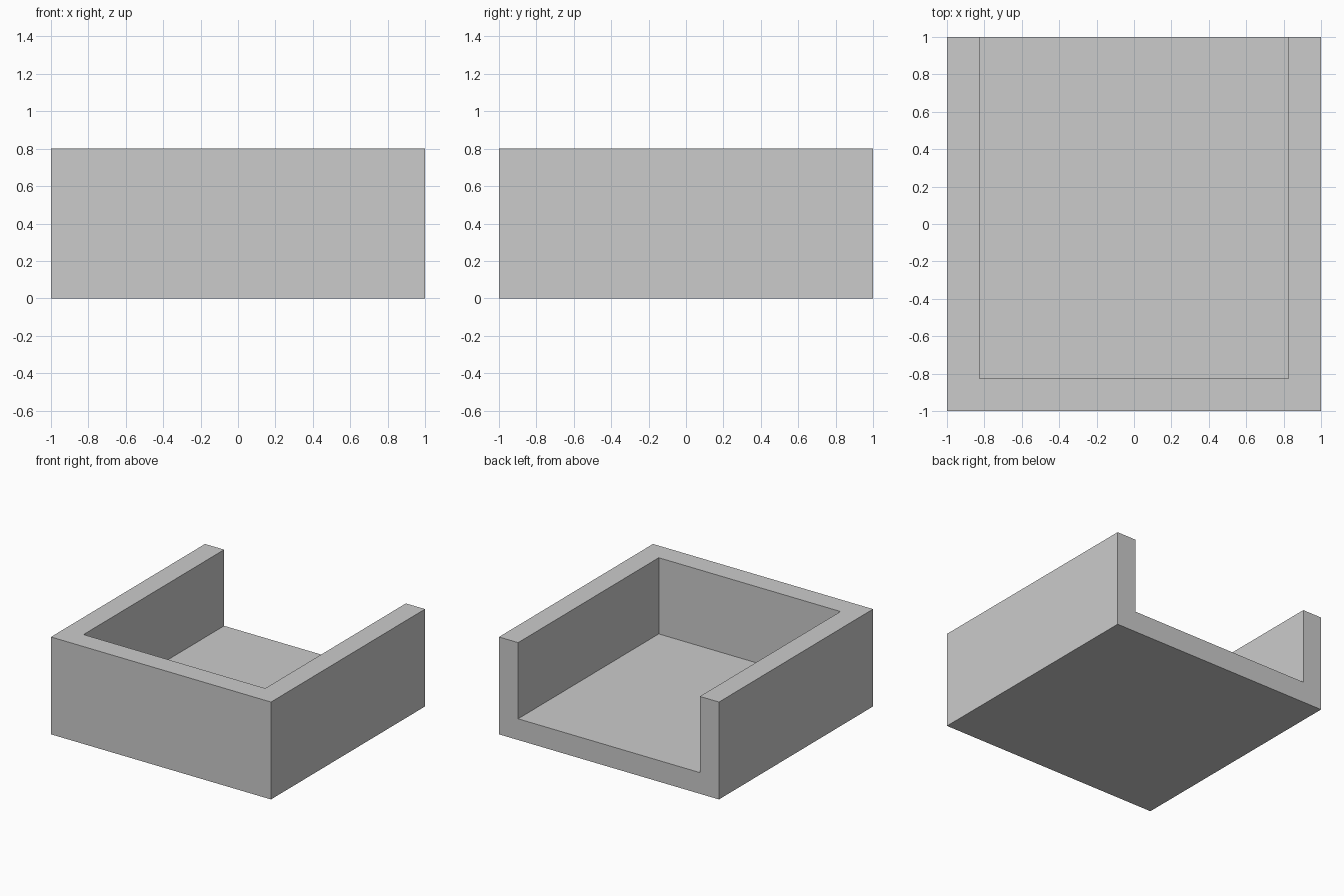
import bpy

if "Cube" in bpy.data.objects:
    bpy.data.objects.remove(bpy.data.objects["Cube"])

T = 0.174   # wall and floor thickness
H = 0.80    # overall height


def box(name, lo, hi):
    """Axis-aligned box between two opposite corners."""
    size = [b - a for a, b in zip(lo, hi)]
    centre = [(a + b) / 2 for a, b in zip(lo, hi)]
    bpy.ops.mesh.primitive_cube_add(size=1, location=centre)
    obj = bpy.context.object
    obj.name = name
    obj.scale = size
    bpy.ops.object.transform_apply(location=False, rotation=False, scale=True)
    return obj


# Square floor slab
box("floor_slab", (-1, -1, 0), (1, 1, T))

# Full-width front wall standing on the slab
box("front_wall", (-1, -1, T), (1, -1 + T, H))

# Side walls butting against the front wall; the back stays open
for name, x in (("left_wall", -1), ("right_wall", 1 - T)):
    box(name, (x, -1 + T, T), (x + T, 1, H))
